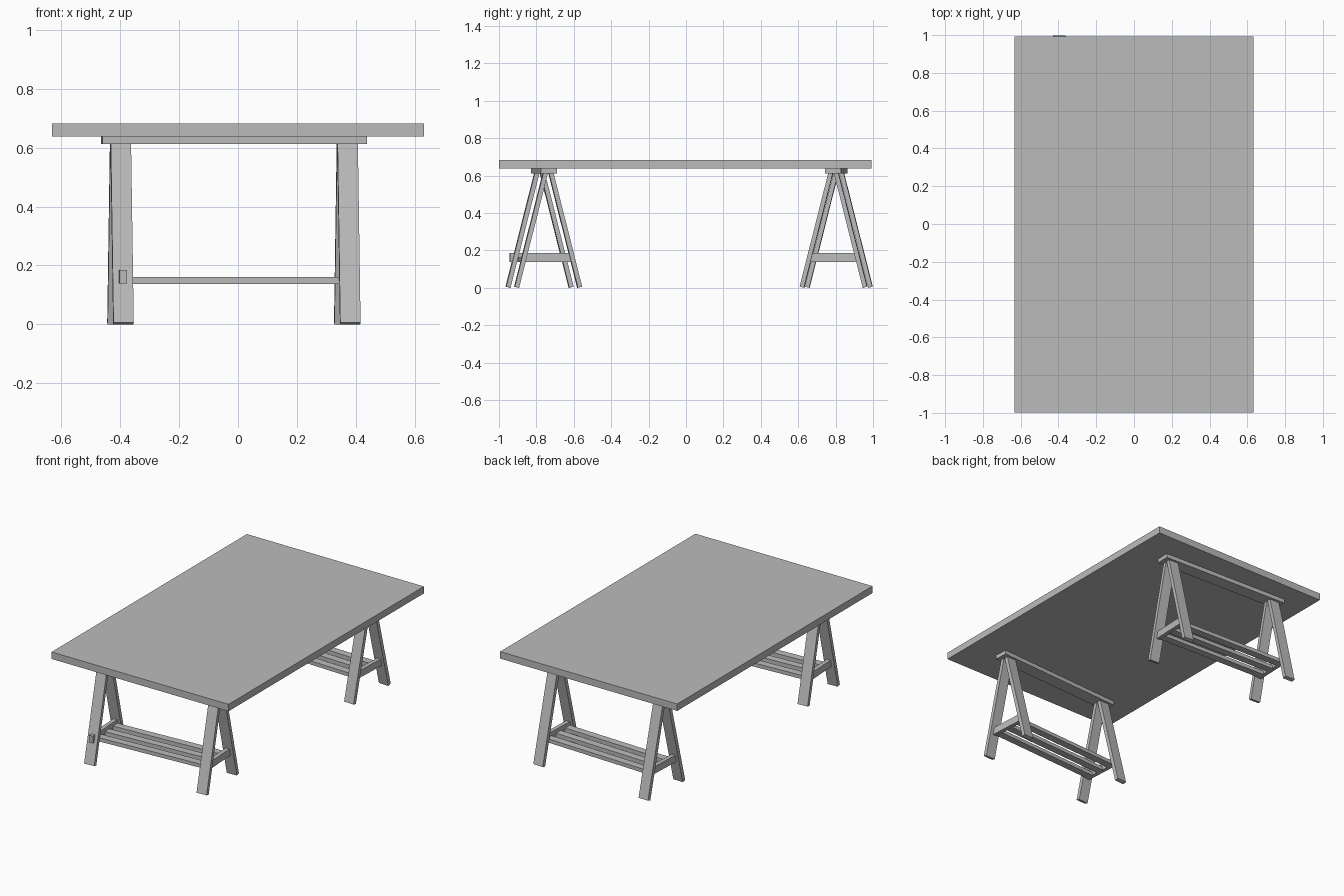
import bpy
from math import atan2, hypot, radians
from mathutils import Matrix, Vector

cube = bpy.data.objects.get("Cube")
if cube:
    bpy.data.objects.remove(cube, do_unlink=True)

grey = bpy.data.materials.new("plain_grey")
grey.use_nodes = True
grey.diffuse_color = (0.5, 0.5, 0.5, 1)
grey.node_tree.nodes["Principled BSDF"].inputs["Base Color"].default_value = (0.5, 0.5, 0.5, 1)


def box(name, centre, size, frame=Matrix(), tilt=0.0):
    """Box of a given size, tilted about x, then placed in a frame."""
    bpy.ops.mesh.primitive_cube_add(size=1)
    ob = bpy.context.object
    ob.name = name
    ob.data.transform(Matrix.Diagonal((*size, 1)))
    ob.matrix_world = frame @ Matrix.Translation(Vector(centre)) @ Matrix.Rotation(tilt, 4, "X")
    ob.data.materials.append(grey)
    return ob


def trestle(label, y, turn, overhang):
    """A-frame trestle; the right crossbar may poke out through its front leg."""
    frame = Matrix.Translation((-0.014, y, 0)) @ Matrix.Rotation(radians(turn), 4, "Z")
    box(label + "_top_beam", (0, 0, 0.625), (0.9, 0.086, 0.026), frame)

    # Splayed legs, running from the feet to the underside of the beam
    foot, head, low, high = 0.169, 0.015, 0.003, 0.613
    run, rise = foot - head, high - low
    for side, sx in (("left", 1), ("right", -1)):
        for end, sy in (("front", -1), ("back", 1)):
            box(f"{label}_{side}_{end}_leg",
                (sx * 0.386, sy * (foot + head) / 2, (low + high) / 2),
                (0.069, 0.024, hypot(run, rise)), frame, sy * atan2(run, rise))
        # Crossbar between the two legs
        front = -0.13 - (overhang if sx < 0 else 0)
        box(f"{label}_{side}_crossbar", (sx * 0.386, (front + 0.13) / 2, 0.162),
            (0.026, 0.13 - front, 0.046), frame)

    # Shelf slats between the crossbars
    for i in range(3):
        box(f"{label}_shelf_slat_{i + 1}", (0, (i - 1) * 0.09, 0.149),
            (0.76, 0.048, 0.024), frame)


box("table_top", (0, -0.003, 0.6605), (1.264, 1.992, 0.045))
trestle("front_trestle", -0.76, 3.4, 0.03)
trestle("back_trestle", 0.803, -2.1, 0.0)
